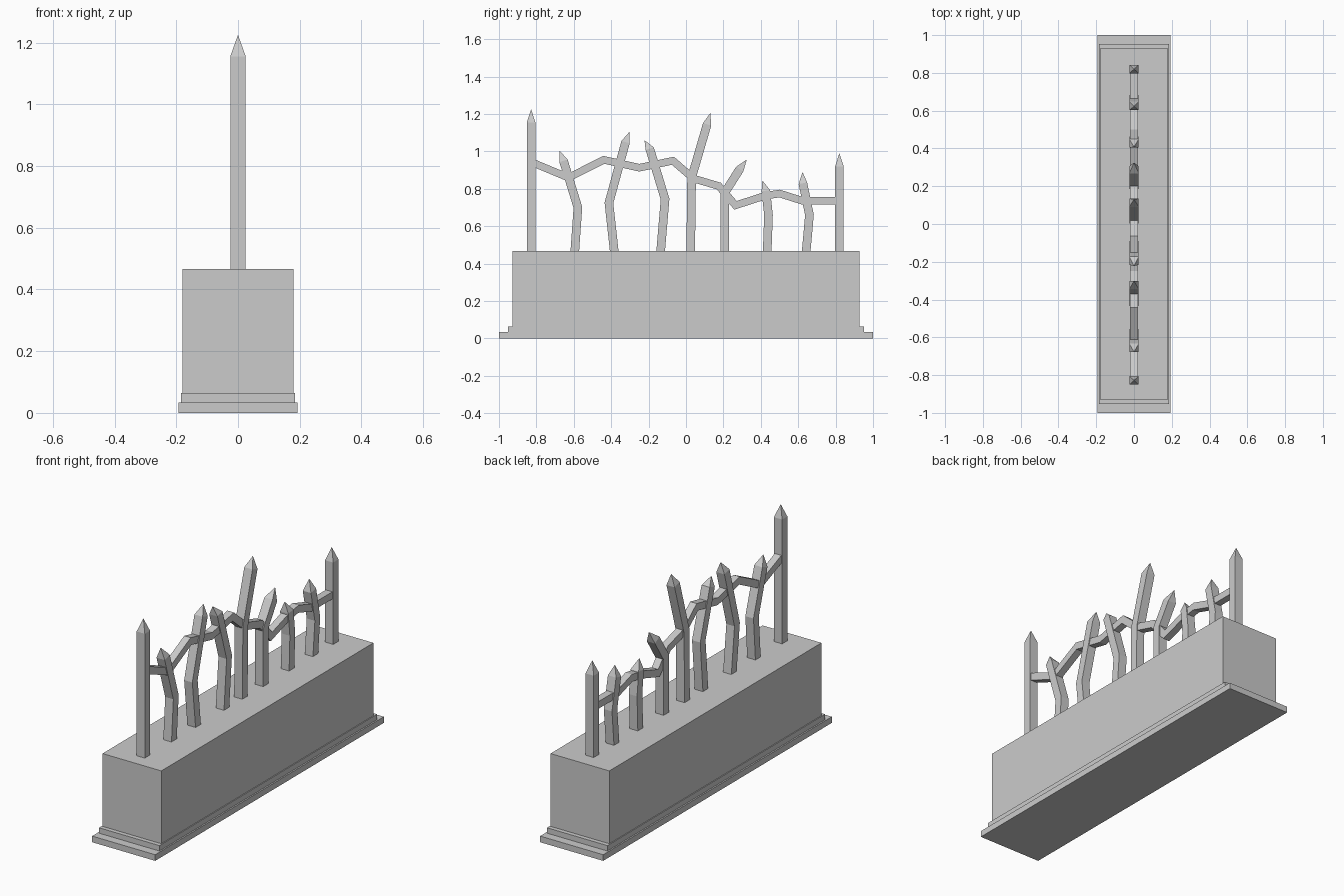
import bpy
import bmesh
from mathutils import Vector

cube = bpy.data.objects.get("Cube")
if cube:
    bpy.data.objects.remove(cube, do_unlink=True)

grey = bpy.data.materials.new("stone_grey")
grey.use_nodes = True
colour = (0.6, 0.6, 0.6, 1)
grey.diffuse_color = colour
grey.node_tree.nodes["Principled BSDF"].inputs["Base Color"].default_value = colour


def finish(name, bm):
    bmesh.ops.recalc_face_normals(bm, faces=bm.faces)
    mesh = bpy.data.meshes.new(name)
    bm.to_mesh(mesh)
    bm.free()
    mesh.materials.append(grey)
    obj = bpy.data.objects.new(name, mesh)
    bpy.context.collection.objects.link(obj)


def block(name, half_x, half_y, low, high):
    bm = bmesh.new()
    bmesh.ops.create_cube(bm, size=1)
    for v in bm.verts:
        v.co = (v.co.x * 2 * half_x, v.co.y * 2 * half_y, low if v.co.z < 0 else high)
    finish(name, bm)


def bent_bar(name, path, half_x, half, tip=None):
    """Sweep a mitred rectangle along a (y, z) path, ending in a point or a cap."""
    points = [Vector(p) for p in path]
    steps = [(b - a).normalized() for a, b in zip(points, points[1:])]
    bm = bmesh.new()
    rings = []
    for i, p in enumerate(points):
        before, after = steps[max(i - 1, 0)], steps[min(i, len(steps) - 1)]
        along = (before + after).normalized()
        side = Vector((-along.y, along.x)) * half / along.dot(after)
        ring = []
        for sx, s in ((-1, -1), (1, -1), (1, 1), (-1, 1)):
            q = p + side * s
            ring.append(bm.verts.new((sx * half_x, q.x, q.y)))
        rings.append(ring)
    for a, b in zip(rings, rings[1:]):
        for k in range(4):
            n = (k + 1) % 4
            bm.faces.new((a[k], a[n], b[n], b[k]))
    bm.faces.new(rings[0])
    if tip:
        apex = bm.verts.new((0, *tip))
        for k in range(4):
            bm.faces.new((rings[-1][k], rings[-1][(k + 1) % 4], apex))
    else:
        bm.faces.new(rings[-1])
    finish(name, bm)


# Stepped plinth
block("plinth_foot", 0.193, 1.0, 0, 0.034)
block("plinth_step", 0.185, 0.952, 0.034, 0.064)
block("plinth_body", 0.18, 0.928, 0.064, 0.467)

# Upright bars: path from the plinth to the shoulder, then the tip
BASE = 0.46
bars = [
    ([(-0.828, BASE), (-0.828, 1.155)], (-0.828, 1.225)),
    ([(-0.595, BASE), (-0.578, 0.70), (-0.655, 0.95)], (-0.677, 1.005)),
    ([(-0.383, BASE), (-0.412, 0.725), (-0.323, 1.05)], (-0.302, 1.105)),
    ([(-0.136, BASE), (-0.112, 0.745), (-0.194, 1.015)], (-0.222, 1.06)),
    ([(0.025, BASE), (0.03, 0.86), (0.113, 1.145)], (0.13, 1.205)),
    ([(0.208, BASE), (0.208, 0.78), (0.287, 0.905)], (0.325, 0.957)),
    ([(0.434, BASE), (0.441, 0.66), (0.427, 0.79)], (0.408, 0.845)),
    ([(0.642, BASE), (0.66, 0.66), (0.625, 0.83)], (0.623, 0.89)),
    ([(0.82, BASE), (0.82, 0.92)], (0.82, 0.99)),
]
for number, (path, tip) in enumerate(bars, 1):
    bent_bar(f"fence_bar_{number}", path, 0.025, 0.023, tip)

# Crooked rail joining the bars
rail = [(-0.82, 0.94), (-0.628, 0.86), (-0.44, 0.955), (-0.25, 0.913),
        (-0.07, 0.95), (0.04, 0.855), (0.175, 0.815), (0.265, 0.712),
        (0.42, 0.762), (0.50, 0.775), (0.62, 0.737), (0.82, 0.737)]
bent_bar("fence_rail", rail, 0.02, 0.02)
